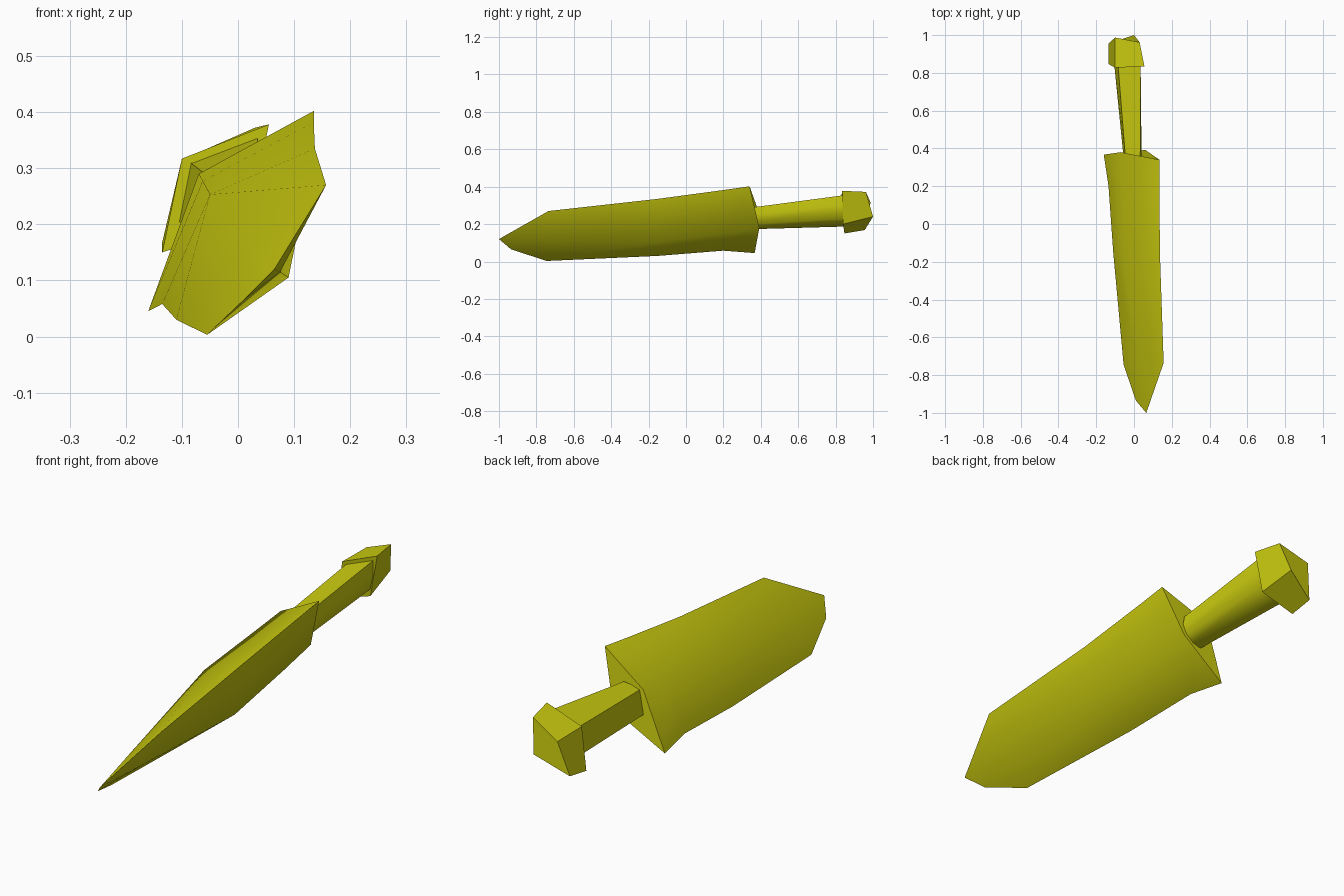
import bpy, bmesh, math

if "Cube" in bpy.data.objects:
    bpy.data.objects.remove(bpy.data.objects["Cube"])

yellow = bpy.data.materials.new("olive_yellow")
yellow.diffuse_color = (0.6, 0.6, 0.005, 1)
yellow.use_nodes = True
yellow.node_tree.nodes["Principled BSDF"].inputs["Base Color"].default_value = yellow.diffuse_color


def loft(name, rings, smooth_angle, tip=None, tip_edge=None):
    """Skin a list of rings, cap the open ends, or close the first end to a tip.
    tip_edge is an extra point on the edge from ring point 2 to the tip."""
    bm = bmesh.new()
    rows = [[bm.verts.new(p) for p in ring] for ring in rings]
    n = len(rows[0])
    for a, b in zip(rows, rows[1:]):
        for i in range(n):
            j = (i + 1) % n
            bm.faces.new((a[i], a[j], b[j], b[i]))
    bm.faces.new(rows[-1])
    if tip:
        end, low = bm.verts.new(tip), bm.verts.new(tip_edge)
        a, b, c, d = rows[0]
        for f in ((a, b, end), (b, low, end), (b, c, low),
                  (c, d, low), (d, end, low), (d, a, end)):
            bm.faces.new(f)
    else:
        bm.faces.new(rows[0])
    bmesh.ops.recalc_face_normals(bm, faces=bm.faces)
    mesh = bpy.data.meshes.new(name)
    bm.to_mesh(mesh)
    bm.free()
    mesh.materials.append(yellow)
    obj = bpy.data.objects.new(name, mesh)
    bpy.context.collection.objects.link(obj)
    bpy.ops.object.select_all(action='DESELECT')
    obj.select_set(True)
    bpy.context.view_layer.objects.active = obj
    bpy.ops.object.shade_smooth_by_angle(angle=math.radians(smooth_angle))
    return obj


# Sheath: diamond sections (upper edge, outer ridge, lower edge, inner ridge)
loft("sheath", [
    [(0.157, -0.735, 0.27), (0.025, -0.74, 0.155), (-0.055, -0.745, 0.003), (0.075, -0.74, 0.115)],
    [(0.137, -0.15, 0.335), (-0.05, -0.15, 0.253), (-0.11, -0.15, 0.03), (0.09, -0.15, 0.105)],
    [(0.135, 0.20, 0.382), (-0.063, 0.20, 0.277), (-0.135, 0.20, 0.058), (0.07, 0.20, 0.15)],
    [(0.135, 0.34, 0.402), (-0.07, 0.38, 0.29), (-0.16, 0.367, 0.045), (0.06, 0.392, 0.18)],
], 65, tip=(0.065, -1.0, 0.12), tip_edge=(0.01, -0.935, 0.065))

# Grip: six-sided bar flaring towards the pommel
grip_front = [(0.033, 0.29), (-0.046, 0.28), (-0.056, 0.175), (0.0, 0.173), (0.037, 0.2), (0.04, 0.25)]
grip_back = [(0.035, 0.355), (-0.085, 0.31), (-0.105, 0.205), (-0.06, 0.187), (0.02, 0.23), (0.035, 0.30)]
loft("grip", [
    [(x, 0.36, z) for x, z in grip_front],
    [(x, 0.85, z) for x, z in grip_back],
], 65)

# Pommel: skewed diamond block
loft("pommel", [
    [(0.055, 0.835, 0.378), (-0.10, 0.827, 0.317), (-0.135, 0.847, 0.15), (0.02, 0.84, 0.20)],
    [(0.03, 0.962, 0.372), (-0.10, 0.987, 0.315), (-0.135, 0.955, 0.168), (0.0, 1.0, 0.24)],
], 35)
